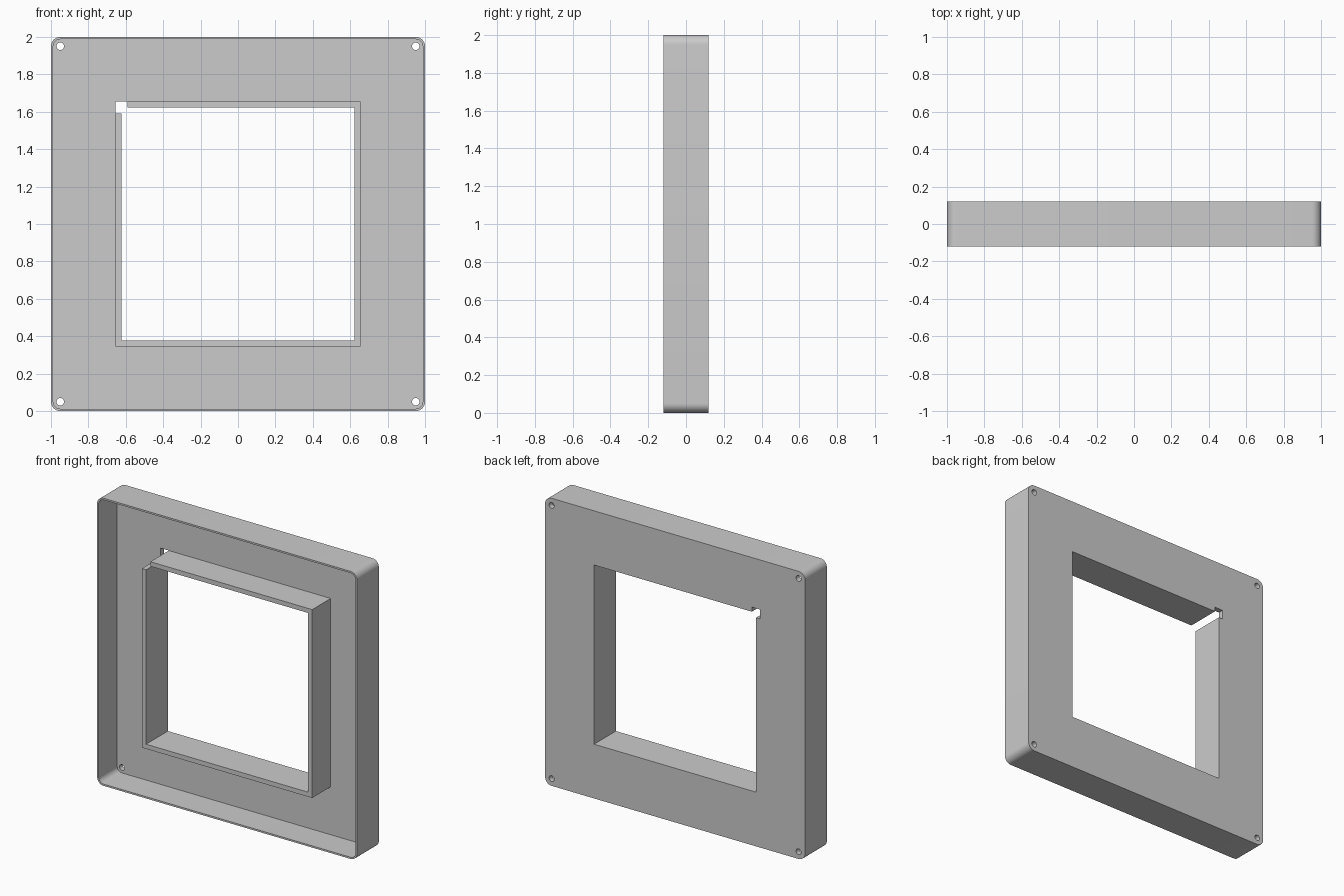
import bpy, bmesh, math

cube = bpy.data.objects.get("Cube")
if cube:
    bpy.data.objects.remove(cube, do_unlink=True)

# Main dimensions
HALF, RADIUS = 1.0, 0.05
RIM = 0.012                        # outer wall thickness
FRAME_OUT, FRAME_IN = 0.655, 0.623
NOTCH = 0.59                       # inner limit of the corner gap
FRONT, FLOOR, BACK = -0.12, 0.083, 0.12

grey = bpy.data.materials.new("grey plastic")
grey.use_nodes = True
colour = (0.6, 0.6, 0.6, 1)
grey.diffuse_color = colour
grey.node_tree.nodes["Principled BSDF"].inputs["Base Color"].default_value = colour


def circle(cx, cz, r, n=24):
    return [(cx + r * math.cos(math.tau * i / n), cz + r * math.sin(math.tau * i / n))
            for i in range(n)]


def rounded_square(half, r, steps=10):
    pts = []
    for quarter, (sx, sz) in enumerate([(1, 1), (-1, 1), (-1, -1), (1, -1)]):
        for i in range(steps + 1):
            a = math.pi / 2 * (quarter + i / steps)
            pts.append((sx * (half - r) + r * math.cos(a), sz * (half - r) + r * math.sin(a)))
    return pts


def extrude_profile(name, loops, y0, y1):
    """Fill an outline with its holes in the xz plane and extrude it along y."""
    bm = bmesh.new()
    edges = []
    for loop in loops:
        verts = [bm.verts.new((x, y0, z + HALF)) for x, z in loop]
        edges += [bm.edges.new((v, verts[i - 1])) for i, v in enumerate(verts)]
    bmesh.ops.triangle_fill(bm, use_beauty=True, edges=edges, normal=(0, -1, 0))
    result = bmesh.ops.extrude_face_region(bm, geom=bm.faces[:], use_keep_orig=True)
    moved = [g for g in result["geom"] if isinstance(g, bmesh.types.BMVert)]
    bmesh.ops.translate(bm, vec=(0, y1 - y0, 0), verts=moved)
    bmesh.ops.recalc_face_normals(bm, faces=bm.faces[:])
    mesh = bpy.data.meshes.new(name)
    bm.to_mesh(mesh)
    bm.free()
    mesh.materials.append(grey)
    obj = bpy.data.objects.new(name, mesh)
    bpy.context.collection.objects.link(obj)
    bpy.ops.object.select_all(action="DESELECT")
    obj.select_set(True)
    bpy.context.view_layer.objects.active = obj
    bpy.ops.object.shade_smooth_by_angle(angle=math.radians(30))
    return obj


outline = rounded_square(HALF, RADIUS)
o, i, n = FRAME_OUT, FRAME_IN, NOTCH

# Back plate: window opening with a corner notch, and four screw holes
opening = [(i, i), (-n, i), (-n, o), (-o, o), (-o, n), (-i, n), (-i, -i), (i, -i)]
c = HALF - RADIUS
holes = [circle(sx * c, sz * c, 0.02) for sx in (-1, 1) for sz in (-1, 1)]
extrude_profile("back_plate", [outline, opening] + holes, FLOOR, BACK)

# Thin outer wall
extrude_profile("outer_wall", [outline, rounded_square(HALF - RIM, RADIUS - RIM)], FRONT, FLOOR)

# Window frame wall, open at the upper right corner
frame = [(-n, o), (o, o), (o, -o), (-o, -o), (-o, n),
         (-i, n), (-i, -i), (i, -i), (i, i), (-n, i)]
extrude_profile("window_frame", [frame], FRONT, FLOOR)
